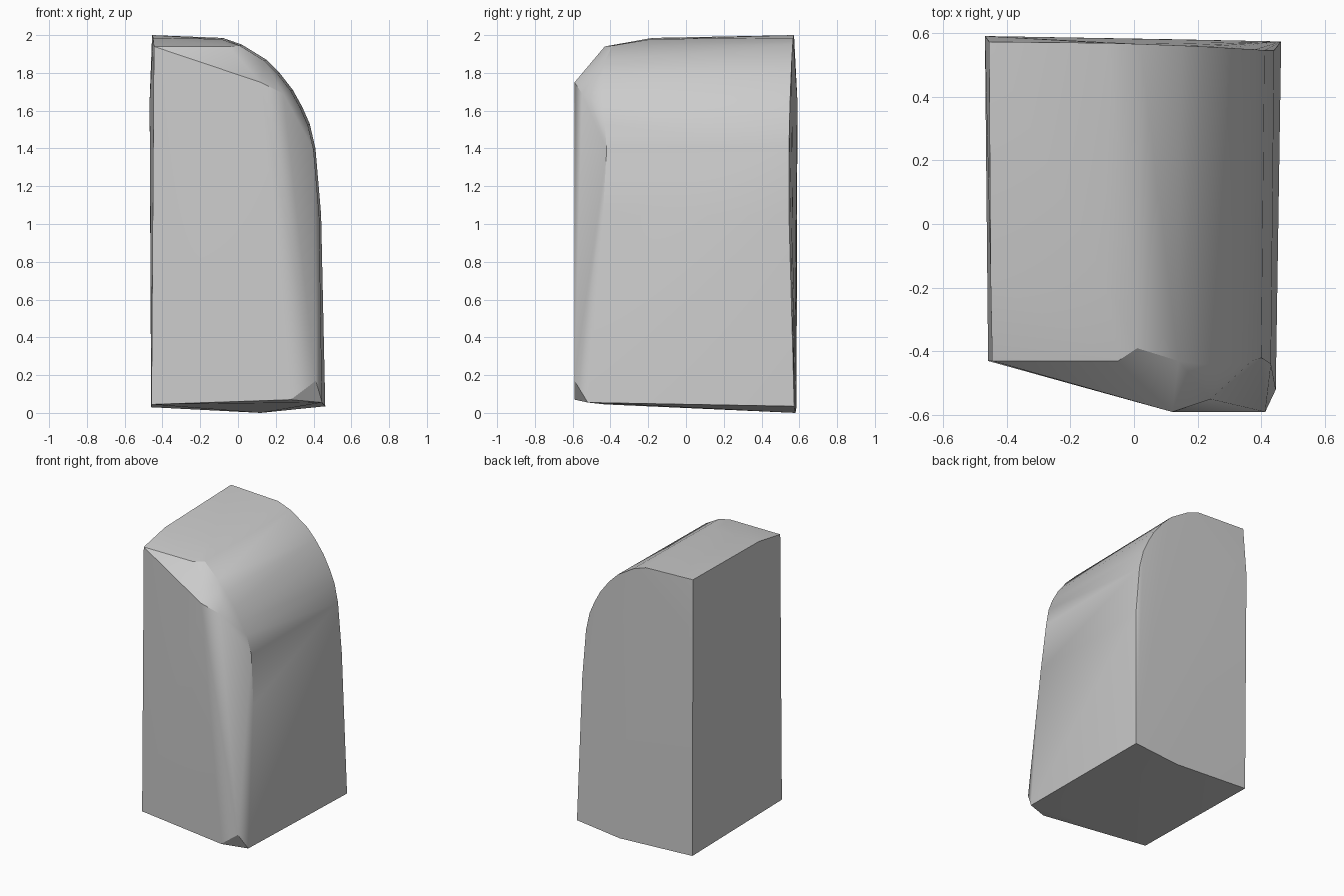
import bpy, bmesh, math

cube = bpy.data.objects.get("Cube")
if cube:
    bpy.data.objects.remove(cube, do_unlink=True)

# One plain grey for the whole block
grey = bpy.data.materials.new("stone grey")
grey.use_nodes = True
colour = (0.6, 0.6, 0.6, 1)
grey.diffuse_color = colour
grey.node_tree.nodes["Principled BSDF"].inputs["Base Color"].default_value = colour

# Rounded shoulder, as (x, z) with the depth of its front and back ends
shoulder = [
    (-0.08, 1.985, -0.18, 0.568),
    (0.02, 1.95, -0.39, 0.565),
    (0.15, 1.87, -0.43, 0.56),
    (0.22, 1.80, -0.44, 0.557),
    (0.29, 1.71, -0.44, 0.553),
    (0.34, 1.62, -0.44, 0.55),
    (0.38, 1.53, -0.43, 0.548),
    (0.41, 1.40, -0.42, 0.545),
    (0.44, 1.05, -0.44, 0.545),
]
points = []
for x, z, front, back in shoulder:
    points += [(x - 0.01, front, z - 0.006), (x, back, z)]

# Back corners and the slightly bowed left edge
points += [(-0.455, 0.572, 2.0), (-0.468, 0.59, 1.65), (-0.46, 0.585, 0.03),
           (0.12, 0.58, 0.0), (0.462, 0.573, 0.035)]

# Front left edge and sloping top
points += [(-0.45, -0.18, 1.985), (-0.445, -0.43, 1.94), (-0.05, -0.43, 1.94),
           (-0.458, -0.43, 0.045)]

# Chamfered front right corner
points += [(0.12, -0.59, 1.75), (0.24, -0.55, 1.69), (0.28, -0.59, 0.07),
           (0.412, -0.59, 0.17), (0.445, -0.52, 0.055)]

# Wrap the points in a convex stone block
bm = bmesh.new()
for p in points:
    bm.verts.new(p)
hull = bmesh.ops.convex_hull(bm, input=bm.verts[:])
loose = [v for v in bm.verts if not v.link_faces]
bmesh.ops.delete(bm, geom=loose, context='VERTS')
bmesh.ops.dissolve_limit(bm, angle_limit=math.radians(0.5),
                         verts=bm.verts[:], edges=bm.edges[:])
bmesh.ops.recalc_face_normals(bm, faces=bm.faces[:])
mesh = bpy.data.meshes.new("stone_block")
bm.to_mesh(mesh)
bm.free()
mesh.materials.append(grey)
block = bpy.data.objects.new("stone_block", mesh)
bpy.context.collection.objects.link(block)

# Smooth shoulder, sharp corners
bpy.ops.object.select_all(action='DESELECT')
block.select_set(True)
bpy.context.view_layer.objects.active = block
bpy.ops.object.shade_smooth_by_angle(angle=math.radians(30))
